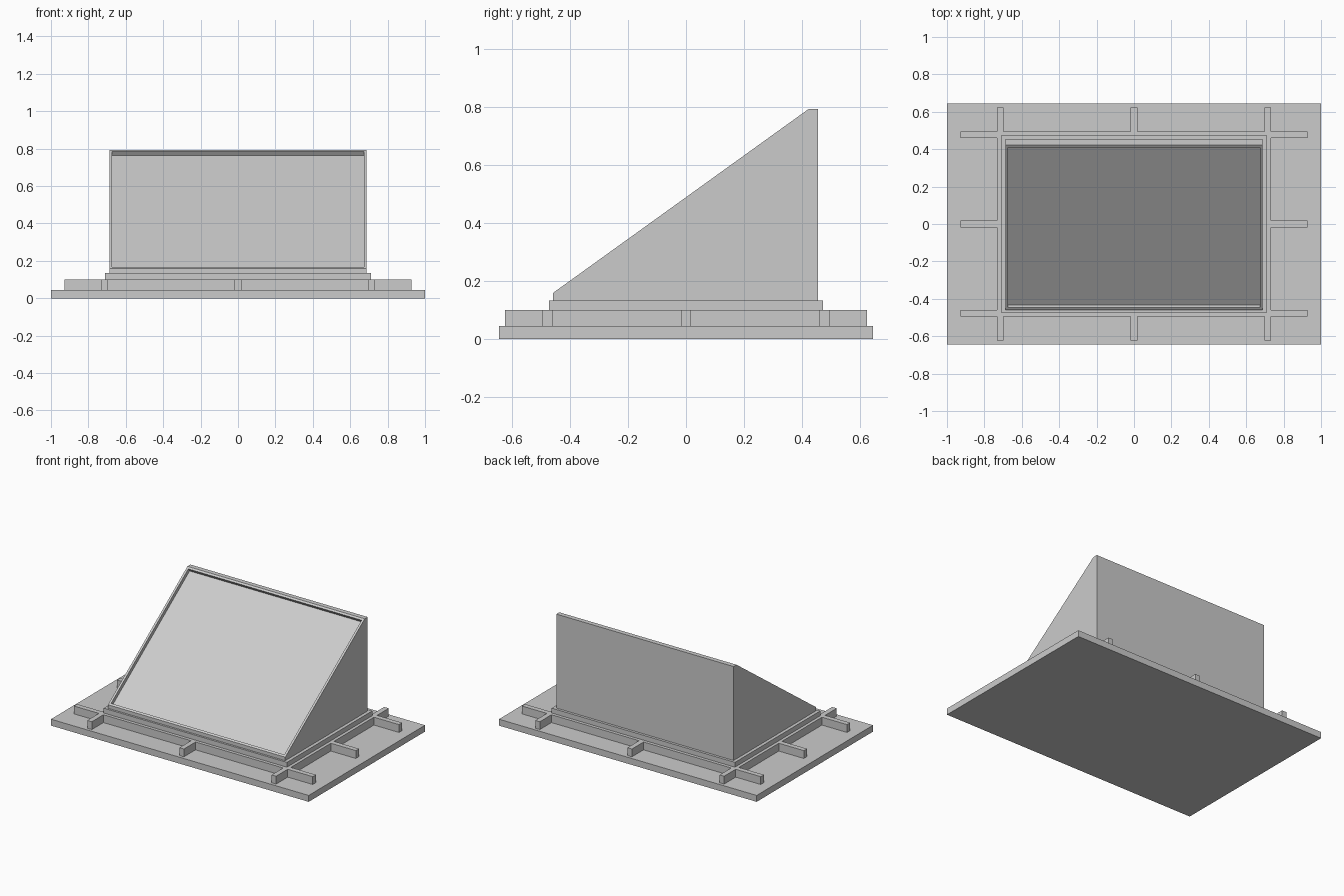
import bpy, bmesh
from mathutils import Vector

if "Cube" in bpy.data.objects:
    bpy.data.objects.remove(bpy.data.objects["Cube"])


def make_object(name, bm):
    bmesh.ops.recalc_face_normals(bm, faces=bm.faces)
    mesh = bpy.data.meshes.new(name)
    bm.to_mesh(mesh)
    bm.free()
    obj = bpy.data.objects.new(name, mesh)
    bpy.context.collection.objects.link(obj)
    return obj


def box(name, x0, x1, y0, y1, z0, z1):
    bm = bmesh.new()
    bmesh.ops.create_cube(bm, size=1)
    bmesh.ops.scale(bm, vec=(x1 - x0, y1 - y0, z1 - z0), verts=bm.verts)
    bmesh.ops.translate(bm, vec=((x0 + x1) / 2, (y0 + y1) / 2, (z0 + z1) / 2), verts=bm.verts)
    return make_object(name, bm)


BASE, RAIL, SKIRT = 0.045, 0.10, 0.134

# Ground plate and raised plinth
box("base_plate", -1, 1, -0.645, 0.645, 0, BASE)
box("plinth", -0.711, 0.711, -0.473, 0.473, BASE, SKIRT)

# Crossing rails around the plinth, with a short stub midway along each side
h = 0.0175
for s, side, end in ((-1, "left", "front"), (1, "right", "back")):
    x, y = s * 0.715, s * 0.478
    box(end + "_rail", -0.927, 0.927, y - h, y + h, BASE, RAIL)
    box(side + "_rail", x - h, x + h, -0.624, 0.624, BASE, RAIL)
    xs, ys = sorted((s * 0.70, s * 0.927)), sorted((s * 0.46, s * 0.624))
    box(side + "_stub", xs[0], xs[1], -h, h, BASE, RAIL)
    box(end + "_stub", -h, h, ys[0], ys[1], BASE, RAIL)

# Wedge housing: side profile extruded across x
profile = [(-0.459, SKIRT), (-0.459, 0.159), (0.422, 0.793), (0.455, 0.793), (0.455, SKIRT)]
bm = bmesh.new()
face = bm.faces.new([bm.verts.new((-0.688, y, z)) for y, z in profile])
ext = bmesh.ops.extrude_face_region(bm, geom=[face])
bmesh.ops.translate(bm, vec=(1.376, 0, 0),
                    verts=[v for v in ext["geom"] if isinstance(v, bmesh.types.BMVert)])
bmesh.ops.recalc_face_normals(bm, faces=bm.faces)
bm.normal_update()

# Recessed sloping panel with a thin rim
slope = max(bm.faces, key=lambda f: f.normal.dot(Vector((0, -0.585, 0.811))))
bmesh.ops.inset_region(bm, faces=[slope], thickness=0.0155, use_even_offset=True)
normal = slope.normal.copy()
# A zero-width inset gives the upright recess walls
bmesh.ops.inset_region(bm, faces=[slope], thickness=0.0)
bmesh.ops.translate(bm, vec=normal * -0.025, verts=slope.verts)
make_object("wedge_housing", bm)
